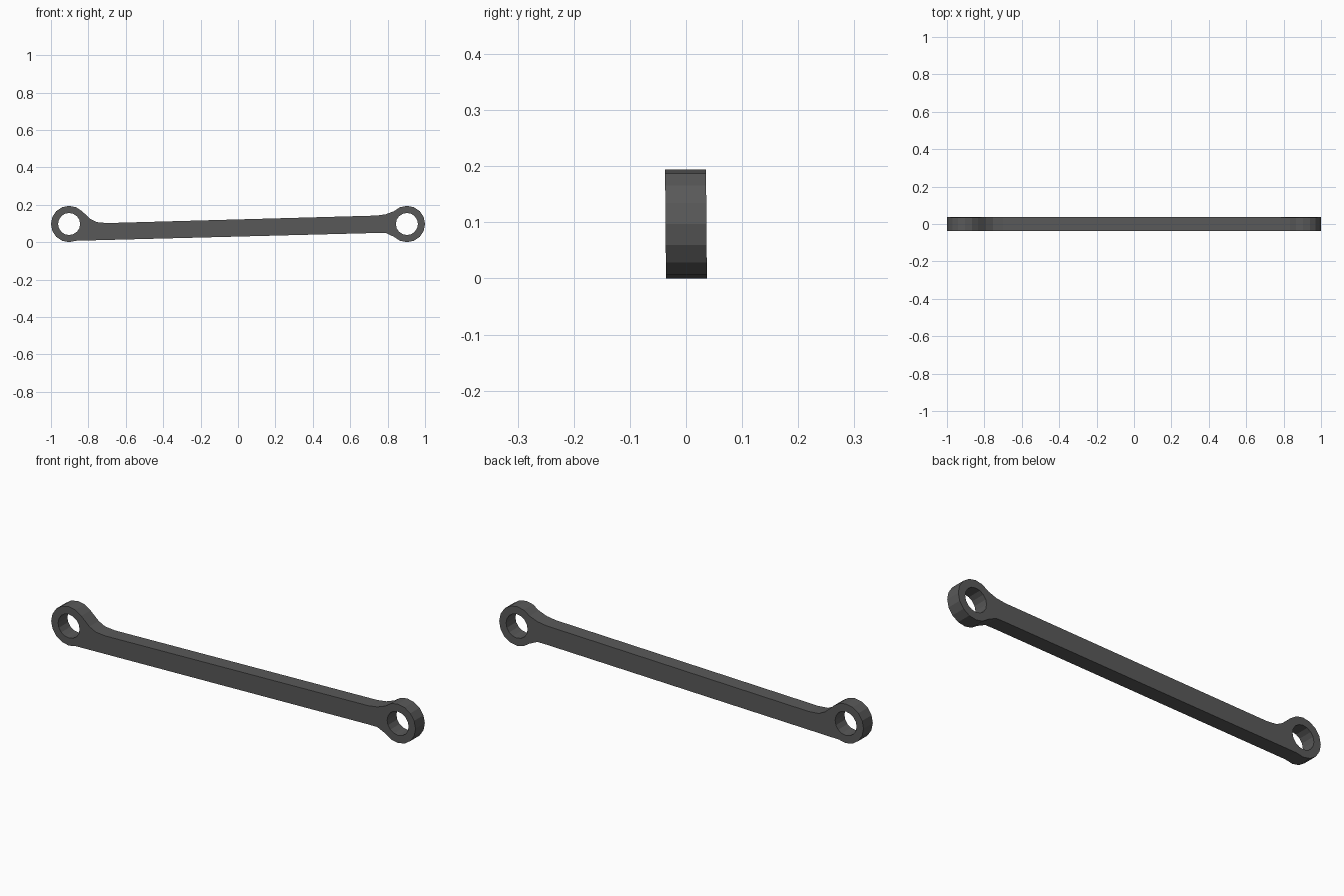
import bpy, bmesh, math

if "Cube" in bpy.data.objects:
    bpy.data.objects.remove(bpy.data.objects["Cube"])

HALF = 0.0365          # half thickness of the link
R_OUT, R_IN = 0.097, 0.059
EYE_X, EYE_Z = 0.903, 0.097


def arc(cx, r, start, count):
    """Points on a 16-sided circle, stepping counter-clockwise."""
    return [(cx + r * math.cos((start + i) * math.pi / 8),
             EYE_Z + r * math.sin((start + i) * math.pi / 8)) for i in range(count)]


# Outline: left eye, lower edge, right eye, upper edge with flared necks
outline = arc(-EYE_X, R_OUT, 2, 12)
outline += [(0.74, 0.049), (0.785, 0.053), (0.81, 0.043)][:1] + [(0.79, 0.049)]
outline += arc(EYE_X, R_OUT, 10, 13)
outline += [(0.79, 0.149), (0.74, 0.142),
            (-0.70, 0.102), (-0.755, 0.107), (-0.79, 0.125)]
loops = [outline] + [arc(cx, R_IN, 0, 16) for cx in (-EYE_X, EYE_X)]

# Fill the outline around both holes, then extrude it through the thickness
bm = bmesh.new()
edges = []
for loop in loops:
    verts = [bm.verts.new((x, -HALF, z)) for x, z in loop]
    edges += [bm.edges.new((a, b)) for a, b in zip(verts, verts[1:] + verts[:1])]
bmesh.ops.triangle_fill(bm, edges=edges, use_beauty=True, normal=(0, -1, 0))
back = bmesh.ops.extrude_face_region(bm, geom=bm.faces[:], use_keep_orig=True)
for v in back["geom"]:
    if isinstance(v, bmesh.types.BMVert):
        v.co.y = HALF
bmesh.ops.recalc_face_normals(bm, faces=bm.faces[:])

# Slight lean of the whole link
for v in bm.verts:
    v.co.y -= 0.008 * (v.co.z - EYE_Z)

mesh = bpy.data.meshes.new("link_arm")
bm.to_mesh(mesh)
bm.free()

steel = bpy.data.materials.new("dark_grey")
steel.diffuse_color = (0.1, 0.1, 0.1, 1)
steel.use_nodes = True
steel.node_tree.nodes["Principled BSDF"].inputs["Base Color"].default_value = steel.diffuse_color
mesh.materials.append(steel)
bpy.context.collection.objects.link(bpy.data.objects.new("link_arm", mesh))
